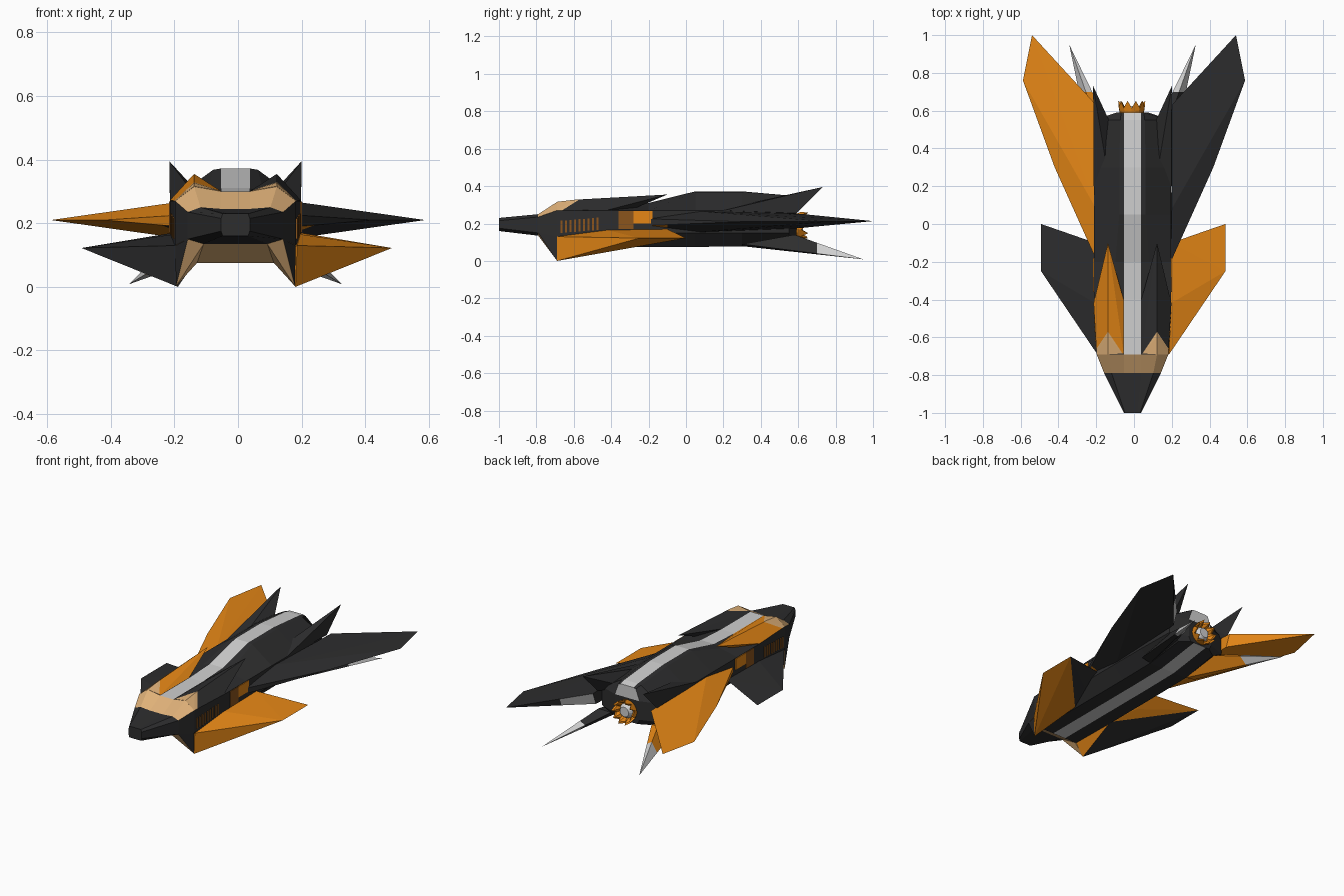
import bpy, bmesh, math
from mathutils import Vector

if "Cube" in bpy.data.objects:
    bpy.data.objects.remove(bpy.data.objects["Cube"])

COLOURS = {
    "charcoal": (0.026, 0.026, 0.027),
    "orange": (0.78, 0.24, 0.008),
    "light_grey": (0.62, 0.62, 0.62),
    "tan": (0.74, 0.44, 0.19),
    "brown": (0.26, 0.09, 0.012),
}
NAMES = list(COLOURS)
DARK, ORANGE, GREY, TAN, BROWN = range(5)
MATS = []
for n, c in COLOURS.items():
    m = bpy.data.materials.new(n)
    m.diffuse_color = (*c, 1)
    m.use_nodes = True
    m.node_tree.nodes["Principled BSDF"].inputs["Base Color"].default_value = m.diffuse_color
    MATS.append(m)

OFF = -0.008  # the body sits slightly off the wing centre line


def finish(name, bm, rule):
    """Orient faces, colour them with rule(centre, normal) and link the object."""
    bmesh.ops.recalc_face_normals(bm, faces=bm.faces)
    bm.normal_update()
    for f in bm.faces:
        f.material_index = rule(f.calc_center_median(), f.normal)
    me = bpy.data.meshes.new(name)
    bm.to_mesh(me)
    bm.free()
    for m in MATS:
        me.materials.append(m)
    ob = bpy.data.objects.new(name, me)
    bpy.context.collection.objects.link(ob)
    return ob


def hull(name, pts, side, rule, cuts=(), off=OFF):
    """Faceted solid around pts; side -1 mirrors it. cuts = (point, normal) colour seams."""
    bm = bmesh.new()
    vs = [bm.verts.new(p) for p in pts]
    bmesh.ops.convex_hull(bm, input=vs)
    bmesh.ops.delete(bm, geom=[v for v in bm.verts if not v.link_faces], context='VERTS')
    for co, no in cuts:
        bmesh.ops.bisect_plane(bm, geom=bm.verts[:] + bm.edges[:] + bm.faces[:],
                               plane_co=co, plane_no=no)
    bmesh.ops.recalc_face_normals(bm, faces=bm.faces)
    bm.normal_update()
    kinds = [rule(f.calc_center_median(), f.normal) for f in bm.faces]
    for v in bm.verts:
        v.co.x = v.co.x * side + off
    it = iter(kinds)
    return finish(name, bm, lambda c, n: next(it))


def box(name, lo, hi, mat):
    pts = [(x, y, z) for x in (lo[0], hi[0]) for y in (lo[1], hi[1]) for z in (lo[2], hi[2])]
    return pts, mat


# Fuselage: half sections lofted from nose to tail
# y, strip half width, bottom (x, z), side x, side low z, side high z, shoulder (x, z), spine z
STATIONS = [
    (-1.00, .025, .04, .160, .045, .175, .215, .040, .230, .230),
    (-0.79, .045, .10, .135, .150, .150, .235, .110, .250, .245),
    (-0.69, .045, .135, .075, .190, .130, .270, .130, .315, .300),
    (-0.40, .045, .135, .075, .205, .150, .270, .100, .290, .300),
    (-0.20, .045, .135, .075, .205, .150, .270, .090, .295, .310),
    (0.05, .045, .135, .075, .205, .150, .270, .070, .368, .372),
    (0.30, .045, .135, .078, .205, .150, .270, .070, .368, .372),
    (0.55, .045, .130, .115, .200, .150, .265, .065, .345, .350),
    (0.59, .045, .070, .120, .085, .150, .265, .060, .335, .340),
]
bm = bmesh.new()
rings = []
for y, xs, xb, zb, sx, zl, zh, xm, zm, zc in STATIONS:
    half = [(xs, zb), (xb, zb), (sx, zl), (sx, zh), (xm, zm), (xs, zc)]
    loop = half + [(-x, z) for x, z in reversed(half)]
    rings.append([bm.verts.new((x + OFF, y, z)) for x, z in loop])
N = 12
for a, b in zip(rings, rings[1:]):
    for i in range(N):
        bm.faces.new((a[i], a[(i + 1) % N], b[(i + 1) % N], b[i]))
for r in (rings[0], rings[-1]):
    # end caps as mirrored strips so the centre strip can be coloured
    for i in range(5):
        bm.faces.new((r[i], r[i + 1], r[10 - i], r[11 - i]))


def hull_colour(c, n):
    if -0.79 < c.y < -0.69:
        return TAN if abs(n.z) > 0.45 else DARK
    if c.y > -0.69 and abs(c.x - OFF) < 0.02 and (abs(n.z) > 0.5 or c.z > 0.29):
        return GREY
    return DARK


finish("fuselage", bm, hull_colour)

for side, label in ((1, "right"), (-1, "left")):
    wing_col = DARK if side > 0 else ORANGE
    canard_col = ORANGE if side > 0 else DARK

    # Main swept wing with a contrasting root corner and a grey trailing edge patch
    def wing_rule(c, n):
        if c.y < -0.1 and n.z < 0:
            return canard_col
        if side > 0 and n.y > 0.4 and c.x < 0.33:
            return GREY
        return wing_col

    hull(label + "_wing",
         [(.195, -.20, .19), (.195, -.20, .225), (.2, .08, .265), (.2, .63, .25), (.2, .08, .155),
          (.2, .60, .175), (.42, .30, .21), (.588, .76, .21), (.54, 1.0, .213)],
         side, wing_rule, [((0, -.1, 0), (0, 1, 0)), ((.33, 0, 0), (1, 0, 0))], 0)

    # Drooping front canard, inner face in the opposite colour
    hull(label + "_canard",
         [(.185, -.69, 0), (.19, -.69, .13), (.20, -.42, .165), (.20, -.10, .17), (.135, -.38, .08),
          (.13, -.69, .08), (.2, -.22, .12), (.488, -.25, .122), (.488, 0, .122)],
         side, lambda c, n: wing_col if n.x < -0.2 and n.z < 0.3 else canard_col, off=-.004)

    # Cheek joining nose and canard
    hull(label + "_cheek",
         [(.15, -.79, .15), (.10, -.79, .135), (.187, -.69, .002), (.19, -.69, .2), (.12, -.69, .076)],
         side, lambda c, n: DARK if n.x > 0.5 else TAN)

    # Shoulder blade beside the spine, tan over the windscreen end
    hull(label + "_shoulder",
         [(.047, -.685, .302), (.047, -.40, .302), (.13, -.10, .355), (.206, -.42, .272),
          (.19, -.69, .27), (.13, -.69, .316), (.13, -.6, .327), (.13, -.3, .27)],
         side,
         lambda c, n: TAN if c.y + 1.5 * abs(c.x - .13) + .57 < 0 else wing_col,
         [((.13, -.57, 0), (1.5, 1, 0)), ((.13, -.57, 0), (-1.5, 1, 0))])

    # Upper tail fin
    hull(label + "_tail_fin",
         [(.206, .20, .27), (.206, .59, .255), (.208, .73, .395), (.14, .32, .305),
          (.125, .55, .305), (.15, .50, .24)],
         side, lambda c, n: DARK)

    # Lower tail fin with a grey tip
    base = DARK if side > 0 else ORANGE
    hull(label + "_lower_fin",
         [(.2, .30, .09), (.135, .30, .079), (.205, .58, .14), (.14, .55, .12),
          (.235, .55, .085), (.335, .95, .008)],
         side, lambda c, n: GREY if c.y > .7 else base, [((0, .7, 0), (0, 1, 0))])

    # Side panels and vent slats
    plates = [("side_panel", -.28, -.18, .20, .268, ORANGE),
              ("side_shade_panel", -.36, -.28, .17, .268, BROWN)]
    plates += [("vent_slat_%d" % i, -.67 + i * .024, -.661 + i * .024, .15 + i * .002,
                .215 + i * .002, BROWN) for i in range(9)]
    for nm, y0, y1, z0, z1, mat in plates:
        pts = []
        for y in (y0, y1):
            x = .19 + .015 * min(1, (y + .69) / .29)
            pts += [(x + d, y, z) for d in (-.003, .004) for z in (z0, z1)]
        hull(label + "_" + nm, pts, side, lambda c, n, k=mat: k)

# Engine nozzle: toothed crown around a pale core
bm = bmesh.new()
T = 20


def ring(r, ys):
    return [bm.verts.new((OFF - .004 + r * math.cos(2 * math.pi * i / T), ys[i % 2],
                          .19 + r * math.sin(2 * math.pi * i / T))) for i in range(T)]


loops = [ring(.058, (.57, .57)), ring(.066, (.60, .60)), ring(.072, (.652, .615)),
         ring(.062, (.645, .612)), ring(.045, (.60, .60)), ring(.03, (.625, .625))]
for a, b in zip(loops, loops[1:]):
    for i in range(T):
        j = (i + 1) % T
        bm.faces.new((a[i], a[j], b[j], b[i]))
bm.faces.new(loops[-1])
bm.faces.new(loops[0])
centre = Vector((OFF - .004, 0, .19))
finish("engine_nozzle", bm,
       lambda c, n: GREY if Vector((c.x - centre.x, 0, c.z - centre.z)).length < .041 and c.y > .6
       else ORANGE)
